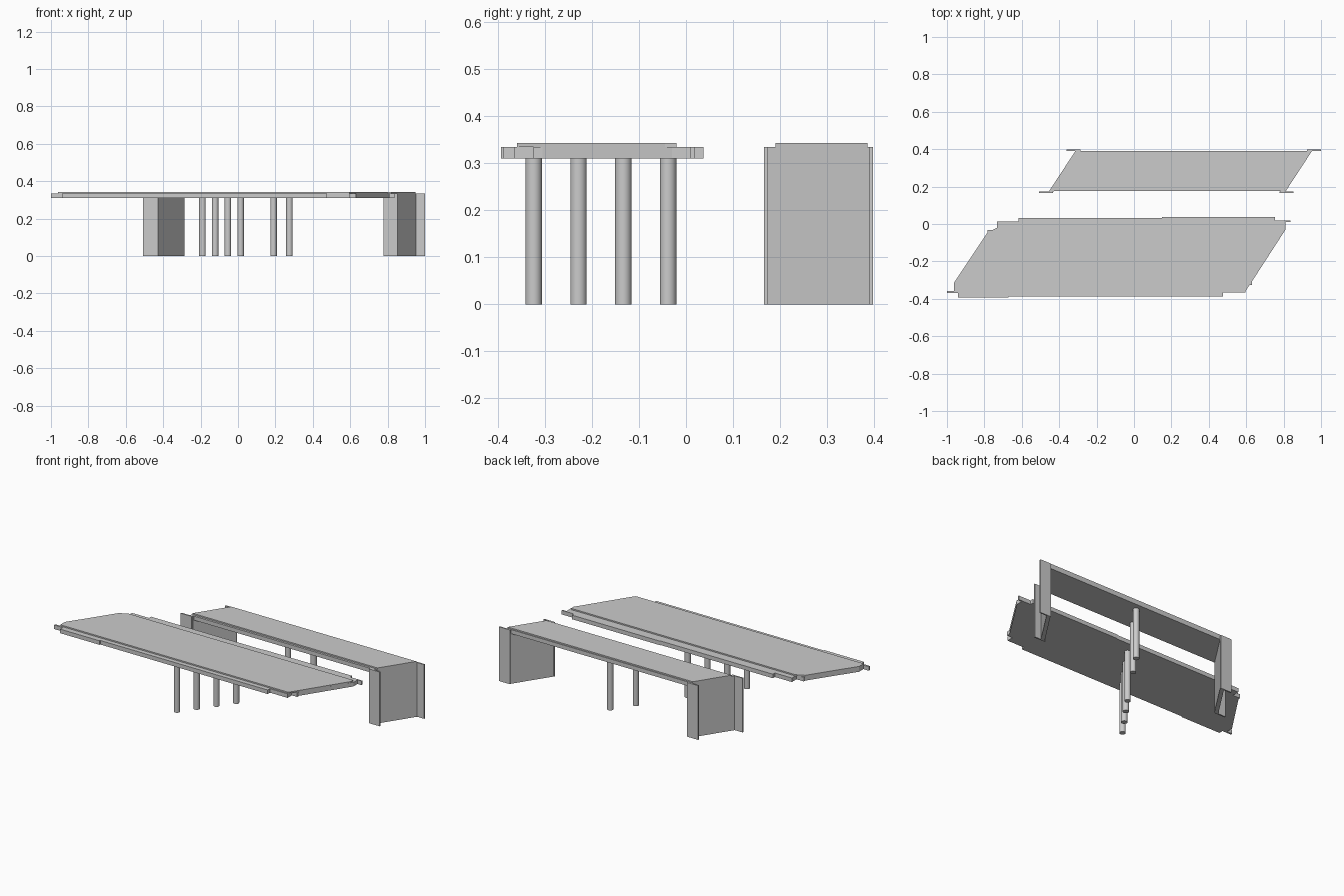
import bpy, bmesh

if "Cube" in bpy.data.objects:
    bpy.data.objects.remove(bpy.data.objects["Cube"])


def prism(name, outline, z0, z1):
    """Extrude a flat plan outline from z0 up to z1."""
    bm = bmesh.new()
    base = bm.faces.new([bm.verts.new((x, y, z0)) for x, y in outline])
    top = bmesh.ops.extrude_face_region(bm, geom=[base])["geom"]
    bmesh.ops.translate(bm, vec=(0, 0, z1 - z0),
                        verts=[v for v in top if isinstance(v, bmesh.types.BMVert)])
    bmesh.ops.recalc_face_normals(bm, faces=bm.faces[:])
    mesh = bpy.data.meshes.new(name)
    bm.to_mesh(mesh)
    bm.free()
    obj = bpy.data.objects.new(name, mesh)
    bpy.context.collection.objects.link(obj)
    return obj


def rect(x0, x1, y0, y1):
    return [(x0, y0), (x1, y0), (x1, y1), (x0, y1)]


SOFFIT, SLAB_TOP, ROAD_TOP = 0.31, 0.335, 0.343

# Wide front deck: skewed slab with stepped edge beams
prism("front_deck_slab", [
    (-0.94, -0.394), (-0.67, -0.394), (-0.67, -0.388), (0.475, -0.388),
    (0.475, -0.366), (0.595, -0.366), (0.595, -0.325), (0.632, -0.325),
    (0.632, -0.305), (0.81, -0.03), (0.81, 0.01), (0.837, 0.01),
    (0.837, 0.018), (0.753, 0.018), (0.753, 0.037), (0.15, 0.037),
    (0.15, 0.033), (-0.617, 0.033), (-0.617, 0.013), (-0.733, 0.013),
    (-0.733, -0.032), (-0.783, -0.032), (-0.783, -0.045), (-0.963, -0.315),
    (-0.963, -0.357), (-1.0, -0.357), (-1.0, -0.368), (-0.94, -0.368)],
    SOFFIT, SLAB_TOP)
prism("front_road_surface", [
    (-0.963, -0.36), (0.595, -0.36), (0.632, -0.305),
    (0.80, -0.045), (0.80, -0.02), (-0.733, -0.02), (-0.783, -0.045),
    (-0.963, -0.315)], SLAB_TOP, ROAD_TOP)

# Narrow rear deck
SKEW = 0.655          # sideways shift per unit of depth
Y0, Y1 = 0.174, 0.391


def skewed(x0, x1, y0, y1):
    """Parallelogram whose ends follow the bridge skew, x measured at Y0."""
    a, b = (y0 - Y0) * SKEW, (y1 - Y0) * SKEW
    return [(x0 + a, y0), (x1 + a, y0), (x1 + b, y1), (x0 + b, y1)]


LEFT, RIGHT, WALL = -0.455, 0.81, 0.027
prism("rear_deck_slab", skewed(LEFT + WALL, RIGHT - WALL, Y0 + 0.003, Y1 - 0.001),
      SOFFIT, SLAB_TOP)
prism("rear_road_surface", skewed(LEFT, RIGHT, 0.19, 0.386), SLAB_TOP, ROAD_TOP)

# Abutment walls with wing walls pointing away from the span
for side, outer, sign in (("left", LEFT, -1), ("right", RIGHT, 1)):
    inner = outer - sign * WALL
    prism(f"{side}_abutment_wall", skewed(min(outer, inner), max(outer, inner), Y0, Y1),
          0, SLAB_TOP)
    for end, y0, y1 in (("front", 0.166, Y0), ("rear", Y1 - 0.001, 0.398)):
        shift = (y0 - Y0) * SKEW
        xs = sorted((inner + shift, outer + shift + sign * 0.048))
        prism(f"{side}_{end}_wing_wall", rect(*xs, y0, y1), 0, SLAB_TOP)

# Round columns: four below the front deck, two below the rear deck
columns = [(-0.19 + 0.068 * i, -0.324 + 0.0953 * i) for i in range(4)]
columns += [(0.19, 0.218), (0.275, 0.346)]
for i, (x, y) in enumerate(columns):
    bpy.ops.mesh.primitive_cylinder_add(vertices=32, radius=0.0175, depth=SOFFIT,
                                        location=(x, y, SOFFIT / 2))
    bpy.context.object.name = f"column_{i + 1}"
    bpy.ops.object.shade_smooth_by_angle()
